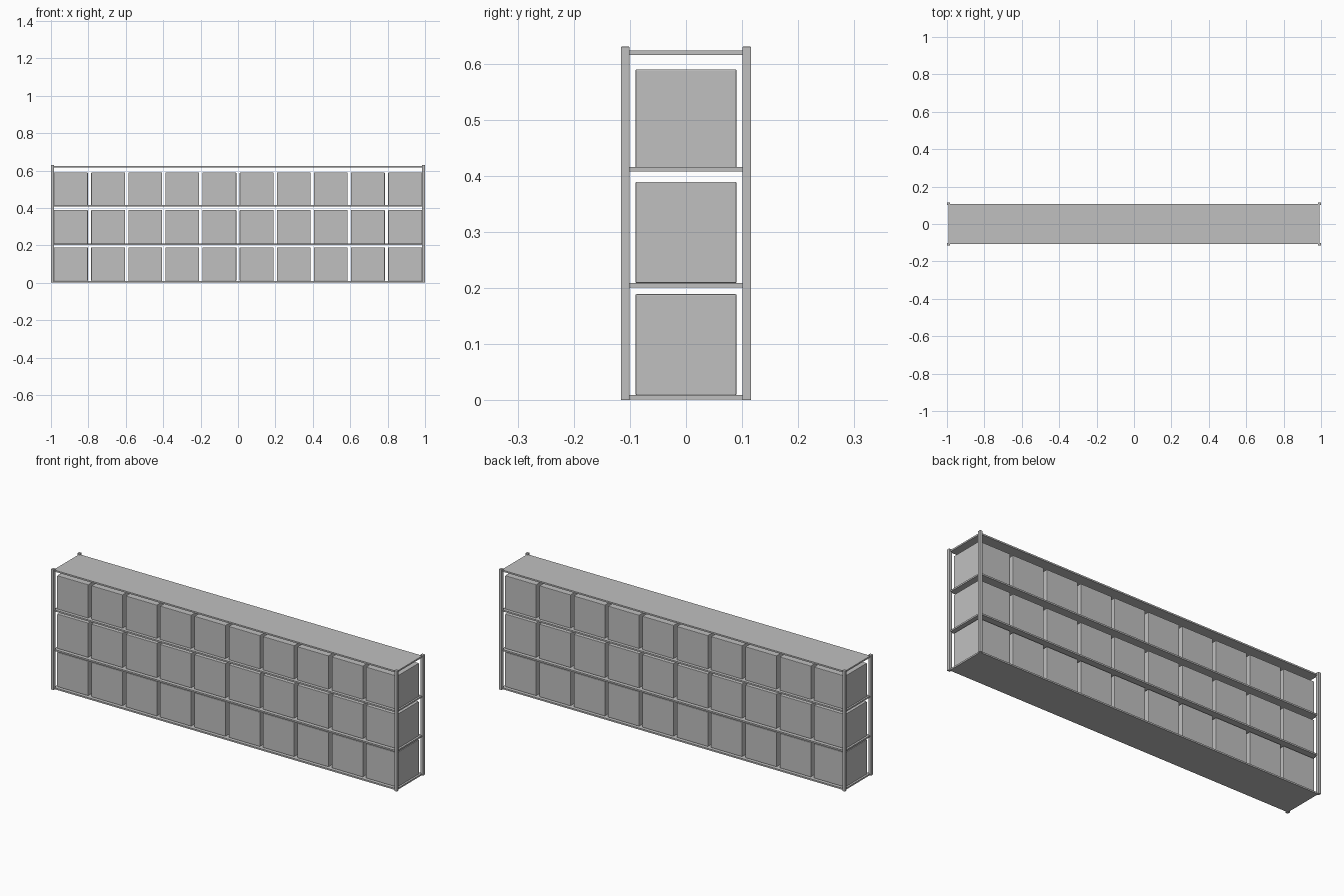
import bpy
import bmesh

if "Cube" in bpy.data.objects:
    bpy.data.objects.remove(bpy.data.objects["Cube"])

grey = bpy.data.materials.new("plain grey")
grey.diffuse_color = (0.53, 0.53, 0.53, 1.0)
grey.use_nodes = True
grey.node_tree.nodes["Principled BSDF"].inputs["Base Color"].default_value = grey.diffuse_color


def block(name, centre, size, bevel=0.0):
    """Axis-aligned box with optional chamfered edges."""
    bm = bmesh.new()
    bmesh.ops.create_cube(bm, size=1.0)
    for v in bm.verts:
        v.co = [c * s for c, s in zip(v.co, size)]
    if bevel:
        bmesh.ops.bevel(bm, geom=bm.edges[:], offset=bevel, segments=2,
                        profile=0.5, affect='EDGES')
    mesh = bpy.data.meshes.new(name)
    bm.to_mesh(mesh)
    bm.free()
    mesh.materials.append(grey)
    obj = bpy.data.objects.new(name, mesh)
    obj.location = centre
    bpy.context.collection.objects.link(obj)
    return obj


# Four corner posts
POST = 0.0155
HEIGHT = 0.63
POST_X, POST_Y = 0.9922, 0.1083
for sx, side in ((-1, "left"), (1, "right")):
    for sy, end in ((-1, "front"), (1, "back")):
        block(f"{end}_{side}_post", (sx * POST_X, sy * POST_Y, HEIGHT / 2),
              (POST, POST, HEIGHT), 0.0015)

# Four shelves reaching the post centre lines
SHELF_THICK = 0.008
for i, z in enumerate((0.005, 0.2045, 0.4115, 0.6195)):
    block(f"shelf_{i + 1}", (0, 0, z),
          (2 * POST_X, 2 * 0.1065, SHELF_THICK))

# Three rows of ten storage boxes
BOX = 0.18
COLUMNS = 10
PITCH = 0.1985
for row, base in enumerate((0.009, 0.209, 0.4095)):
    for col in range(COLUMNS):
        x = (col - (COLUMNS - 1) / 2) * PITCH
        block(f"storage_box_{row + 1}_{col + 1}", (x, 0, base + BOX / 2),
              (BOX, BOX, BOX), 0.002)
